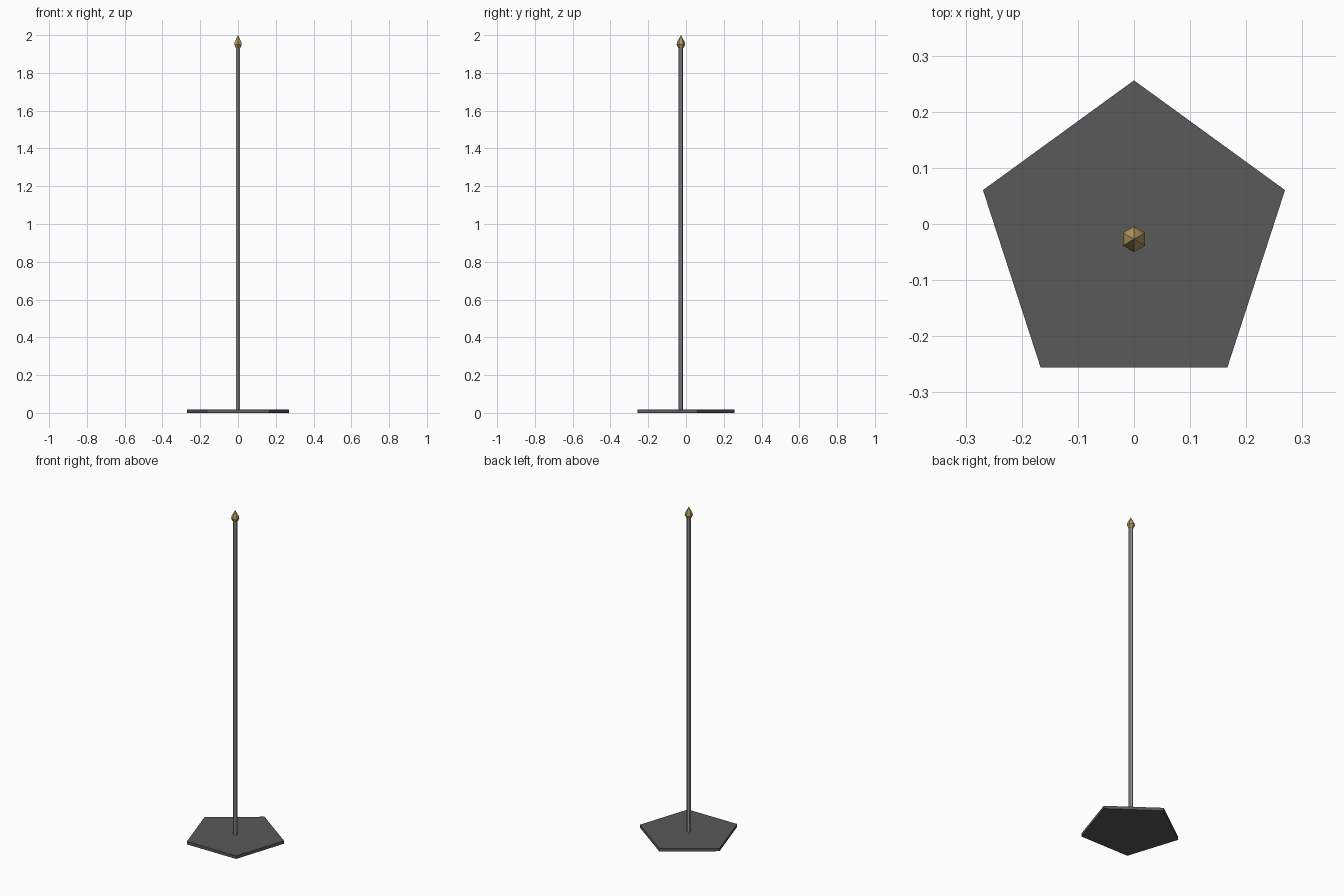
import bpy, bmesh
from math import sin, cos, pi

if "Cube" in bpy.data.objects:
    bpy.data.objects.remove(bpy.data.objects["Cube"])

CENTRE_Y = -0.027


def lathe(name, sides, rings, colour=None):
    """Flat-faced solid with corners starting at +y; rings are (radius, z)."""
    bm = bmesh.new()
    loops = []
    for r, z in rings:
        if r == 0:
            loops.append([bm.verts.new((0, 0, z))])
        else:
            loops.append([bm.verts.new((-r * sin(2 * pi * i / sides), r * cos(2 * pi * i / sides), z))
                          for i in range(sides)])
    for a, b in zip(loops, loops[1:]):
        for i in range(sides):
            j = (i + 1) % sides
            if len(b) == 1:
                bm.faces.new((a[i], a[j], b[0]))
            else:
                bm.faces.new((a[i], a[j], b[j], b[i]))
    for ring in (loops[0], loops[-1]):
        if len(ring) > 1:
            bm.faces.new(ring)
    bmesh.ops.recalc_face_normals(bm, faces=bm.faces)
    mesh = bpy.data.meshes.new(name)
    bm.to_mesh(mesh)
    bm.free()
    obj = bpy.data.objects.new(name, mesh)
    obj.location.y = CENTRE_Y
    bpy.context.collection.objects.link(obj)
    if colour:
        mat = bpy.data.materials.new(name + "_colour")
        mat.diffuse_color = colour
        mat.use_nodes = True
        mat.node_tree.nodes["Principled BSDF"].inputs["Base Color"].default_value = mat.diffuse_color
        mesh.materials.append(mat)
    return obj


# Pentagonal foot plate
lathe("base_plate", 5, [(0.283, 0), (0.283, 0.018)], (0.1, 0.1, 0.1, 1))

# Slim six-sided pole
lathe("pole", 6, [(0.012, 0.018), (0.012, 1.94)], (0.3, 0.3, 0.3, 1))

# Brass spear-point finial
lathe("finial", 6, [(0.014, 1.932), (0.023, 1.95), (0.019, 1.966), (0, 2.0)],
      (0.45, 0.32, 0.12, 1))
